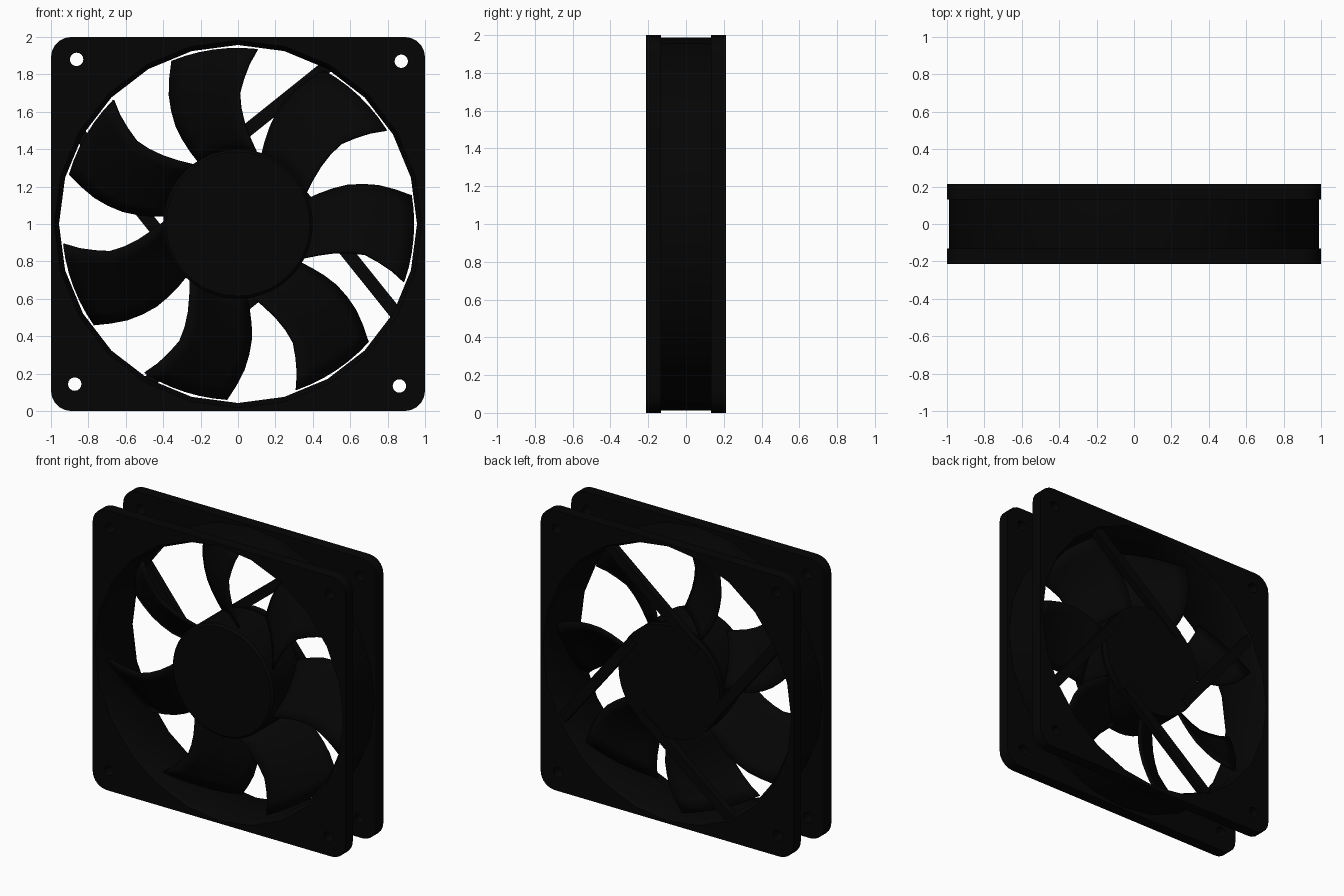
import bpy, bmesh, math

if "Cube" in bpy.data.objects:
    bpy.data.objects.remove(bpy.data.objects["Cube"])

FLANGE_IN, FLANGE_OUT = 0.132, 0.213   # y range of each flange
CZ = 1.0                               # height of the fan axis

black = bpy.data.materials.new("black_plastic")
black.diffuse_color = (0.0015, 0.0015, 0.0015, 1)
black.use_nodes = True
black.node_tree.nodes["Principled BSDF"].inputs["Base Color"].default_value = black.diffuse_color


def finish(obj, smooth=True):
    obj.data.materials.clear()
    obj.data.materials.append(black)
    bpy.ops.object.select_all(action='DESELECT')
    obj.select_set(True)
    bpy.context.view_layer.objects.active = obj
    if smooth:
        bpy.ops.object.shade_smooth_by_angle(angle=math.radians(30))
    return obj


def from_bmesh(name, bm, smooth=True):
    bmesh.ops.remove_doubles(bm, verts=bm.verts, dist=1e-5)
    bmesh.ops.recalc_face_normals(bm, faces=bm.faces)
    me = bpy.data.meshes.new(name)
    bm.to_mesh(me)
    bm.free()
    obj = bpy.data.objects.new(name, me)
    bpy.context.collection.objects.link(obj)
    return finish(obj, smooth)


def lathe(name, profile, sides, closed=False):
    """Turn (radius, y) points around the fan axis."""
    bm = bmesh.new()
    rings = []
    for r, y in profile:
        rings.append([bm.verts.new((r * math.sin(2 * math.pi * i / sides), y,
                                    CZ + r * math.cos(2 * math.pi * i / sides)))
                      for i in range(sides)])
    n = len(rings)
    for k in range(n if closed else n - 1):
        a, b = rings[k], rings[(k + 1) % n]
        for i in range(sides):
            j = (i + 1) % sides
            bm.faces.new((a[i], a[j], b[j], b[i]))
    return from_bmesh(name, bm)


def circle(cx, cy, r, sides):
    return [(cx + r * math.sin(2 * math.pi * i / sides),
             cy + r * math.cos(2 * math.pi * i / sides)) for i in range(sides)]


def rounded_square(half, radius, steps):
    pts = []
    for q, (sx, sy) in enumerate([(1, 1), (-1, 1), (-1, -1), (1, -1)]):
        for s in range(steps + 1):
            a = math.pi / 2 * (q + s / steps)
            pts.append((sx * (half - radius) + radius * math.cos(a),
                        sy * (half - radius) + radius * math.sin(a)))
    return pts


def flange(name, y):
    """Square plate with the big opening and four screw holes."""
    cu = bpy.data.curves.new(name, 'CURVE')
    cu.dimensions = '2D'
    cu.fill_mode = 'BOTH'
    cu.extrude = (FLANGE_OUT - FLANGE_IN) / 2
    outlines = [rounded_square(1.0, 0.11, 5), circle(0, 0, 0.982, 24)]
    # the screw holes sit very slightly turned and raised
    outlines += [circle(sx * 0.868 + sy * 0.005, sy * 0.868 - sx * 0.005 + 0.007, 0.036, 16)
                 for sx in (-1, 1) for sy in (-1, 1)]
    for pts in outlines:
        sp = cu.splines.new('POLY')
        sp.points.add(len(pts) - 1)
        for p, (u, v) in zip(sp.points, pts):
            p.co = (u, v, 0, 1)
        sp.use_cyclic_u = True
    obj = bpy.data.objects.new(name, cu)
    bpy.context.collection.objects.link(obj)
    obj.location = (0, y, CZ)
    obj.rotation_euler = (math.pi / 2, 0, 0)
    bpy.ops.object.select_all(action='DESELECT')
    obj.select_set(True)
    bpy.context.view_layer.objects.active = obj
    bpy.ops.object.convert(target='MESH')
    return finish(bpy.context.view_layer.objects.active)


# Frame: two flanges joined by a round duct with flared mouths
mid = (FLANGE_IN + FLANGE_OUT) / 2
flange("front_flange", -mid)
flange("back_flange", mid)
lathe("duct", [(0.982, -FLANGE_OUT), (0.957, -0.165), (0.957, 0.165),
               (0.982, FLANGE_OUT), (0.988, FLANGE_IN), (0.988, -FLANGE_IN)],
      24, closed=True)

# Rotor hub and fixed motor mount
lathe("rotor_hub", [(0, -0.18), (0.385, -0.18), (0.4, -0.165), (0.4, 0.13), (0, 0.13)], 40)
lathe("motor_mount", [(0, 0.12), (0.1, 0.12), (0.1, 0.145), (0.4, 0.145),
                      (0.4, 0.19), (0, 0.19)], 40)

# Four struts running off the mount at a tangent
bm = bmesh.new()
for k in range(4):
    a = math.radians(38.7 + 90 * k)
    d, n = (math.cos(a), math.sin(a)), (-math.sin(a), math.cos(a))
    corners = [(s, w) for s, w in ((0, 0.325), (0.91, 0.325), (0.89, 0.395), (0, 0.395))]
    lo, hi = [[bm.verts.new((s * d[0] + w * n[0], y, CZ + s * d[1] + w * n[1]))
               for s, w in corners] for y in (0.15, 0.198)]
    bm.faces.new(lo)
    bm.faces.new(hi)
    for i in range(4):
        j = (i + 1) % 4
        bm.faces.new((lo[i], lo[j], hi[j], hi[i]))
from_bmesh("struts", bm, smooth=False)

# Seven pitched blades: (radius, back edge angle, front edge angle)
STATIONS = [(0.38, 32, -16), (0.46, 33, -8), (0.54, 33, -3.5), (0.62, 32.2, -1.3),
            (0.70, 30.3, -0.6), (0.78, 28, -2.2), (0.86, 25, -4), (0.94, 22, -6.3)]
CHORD = 6
for b in range(7):
    bm = bmesh.new()
    grid = []
    for r, back, front in STATIONS:
        row = []
        for c in range(CHORD + 1):
            t = c / CHORD
            a = math.radians(back + (front - back) * t + b * 360 / 7)
            y = 0.135 - 0.26 * t
            row.append(bm.verts.new((-r * math.sin(a), y, CZ + r * math.cos(a))))
        grid.append(row)
    for p, q in zip(grid, grid[1:]):
        for c in range(CHORD):
            bm.faces.new((p[c], p[c + 1], q[c + 1], q[c]))
    blade = from_bmesh(f"blade_{b + 1}", bm)
    sol = blade.modifiers.new("thickness", 'SOLIDIFY')
    sol.thickness = 0.016
    sol.offset = 0
